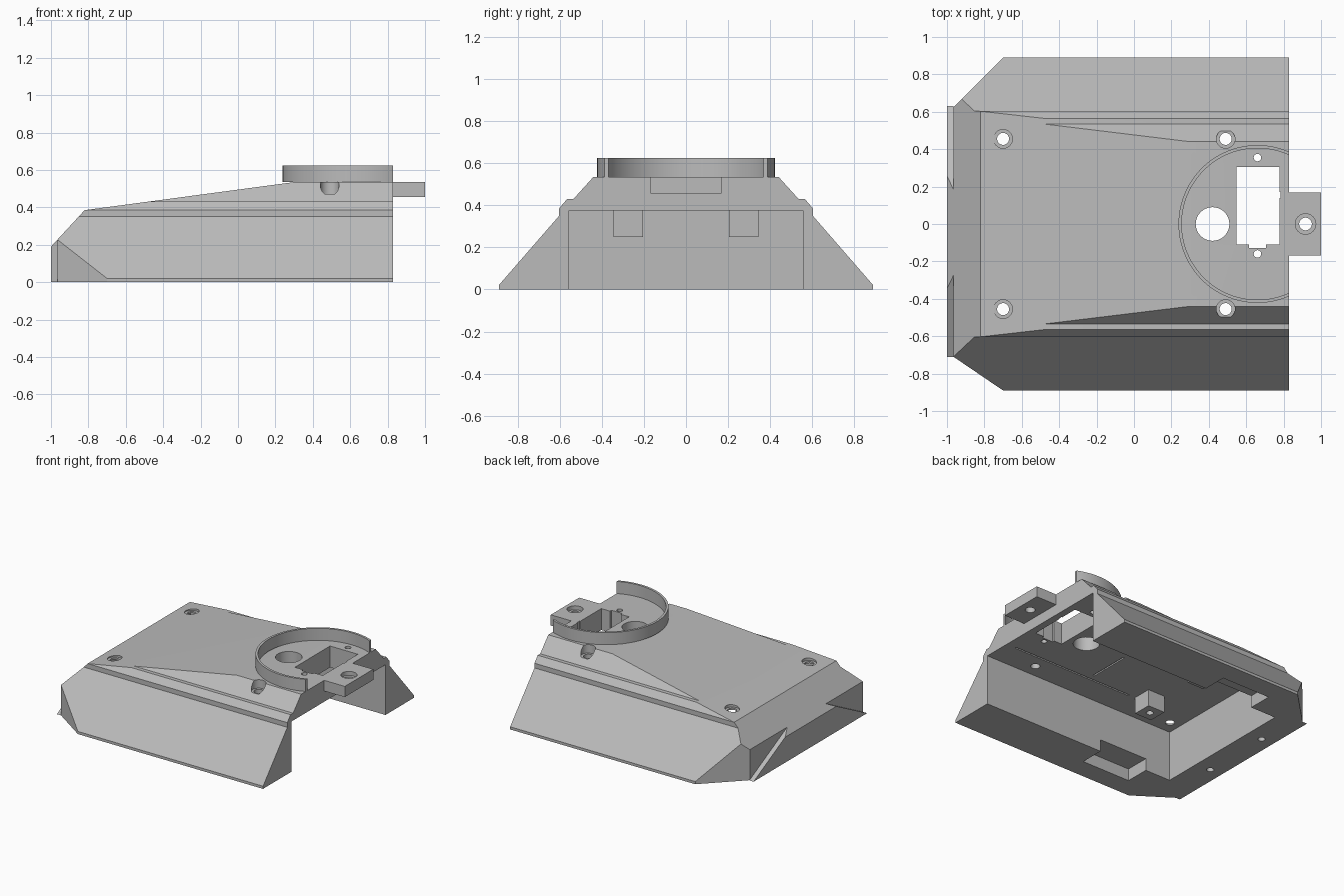
import bpy, bmesh, math
from mathutils import Vector

cube = bpy.data.objects.get("Cube")
if cube:
    bpy.data.objects.remove(cube, do_unlink=True)

grey = bpy.data.materials.new("plain grey")
grey.use_nodes = True
grey.diffuse_color = (0.5, 0.5, 0.5, 1)
grey.node_tree.nodes["Principled BSDF"].inputs["Base Color"].default_value = (0.5, 0.5, 0.5, 1)


def prism(name, outline, axis, low, high):
    """Extrude a flat outline along an axis; outline holds the other two coordinates in order."""
    place = {"x": lambda a, b, h: (h, a, b),
             "y": lambda a, b, h: (a, h, b),
             "z": lambda a, b, h: (a, b, h)}[axis]
    bm = bmesh.new()
    face = bm.faces.new([bm.verts.new(place(a, b, low)) for a, b in outline])
    grown = bmesh.ops.extrude_face_region(bm, geom=[face])
    moved = [v for v in grown["geom"] if isinstance(v, bmesh.types.BMVert)]
    bmesh.ops.translate(bm, verts=moved, vec=Vector(place(0, 0, high - low)))
    bmesh.ops.recalc_face_normals(bm, faces=bm.faces)
    mesh = bpy.data.meshes.new(name)
    bm.to_mesh(mesh)
    bm.free()
    mesh.materials.append(grey)
    obj = bpy.data.objects.new(name, mesh)
    bpy.context.collection.objects.link(obj)
    return obj


def box(name, x, y, z):
    return prism(name, [(x[0], y[0]), (x[1], y[0]), (x[1], y[1]), (x[0], y[1])], "z", *z)


def arc(cx, cy, r, start, end, steps):
    return [(cx + r * math.cos(start + (end - start) * i / steps),
             cy + r * math.sin(start + (end - start) * i / steps)) for i in range(steps + 1)]


def rod(x, y, r, low, high):
    return prism("hole cutter", arc(x, y, r, 0, math.tau, 32)[:-1], "z", low, high)


def combine(obj, tool, mode="DIFFERENCE"):
    mod = obj.modifiers.new("cut", "BOOLEAN")
    mod.operation, mod.solver, mod.object = mode, "EXACT", tool
    bpy.context.view_layer.objects.active = obj
    bpy.ops.object.modifier_apply(modifier=mod.name)
    bpy.data.objects.remove(tool, do_unlink=True)


def smooth(obj):
    bpy.ops.object.select_all(action="DESELECT")
    obj.select_set(True)
    bpy.context.view_layer.objects.active = obj
    bpy.ops.object.shade_smooth_by_angle(angle=math.radians(25))


def side_profile():
    return prism("side profile", [(-1, -0.1), (0.9, -0.1), (0.9, 0.535), (0.3, 0.535),
                                  (-0.82, 0.385), (-1, 0.19)], "y", -1, 1)


# Hull: cross-section trimmed by the side profile and the plan outline
half = [(0.89, 0), (0.89, 0.02), (0.603, 0.35), (0.603, 0.385),
        (0.565, 0.43), (0.535, 0.43), (0.44, 0.535), (0.44, 0.6)]
hull = prism("hull", half + [(-y, z) for y, z in reversed(half)], "x", -1.1, 0.83)
combine(hull, side_profile(), "INTERSECT")
combine(hull, prism("plan", [(-0.7, 0.89), (-0.6, 1), (1, 1), (1, -1), (-0.54, -1), (-0.7, -0.89),
                             (-0.965, -0.71), (-0.965, 0.625)], "z", -1, 1), "INTERSECT")

# Nose plate with slanted ends
nose = prism("nose_plate", [(0.63, 0), (0.17, 0.235), (-0.26, 0.235), (-0.71, 0)], "x", -1, -0.965)
combine(nose, side_profile(), "INTERSECT")

# Open bay underneath, with side pockets in the rim
combine(hull, box("bay", (-0.78, 1), (-0.555, 0.555), (-0.1, 0.375)))
for s in (-1, 1):
    combine(hull, box("pocket", (-0.57, -0.17), sorted((s * 0.5, s * 0.737)), (-0.1, 0.09)))
    combine(hull, rod(-0.9, s * 0.27, 0.025, -0.1, 0.1))

# Cable grooves in the bay ceiling
combine(hull, box("groove", (-0.25, 0.755), (-0.355, -0.343), (0.3, 0.385)))
combine(hull, box("groove", (0.1, 0.112), (-0.3, 0.02), (0.3, 0.385)))

# Deck openings: cable hole, motor opening with its notches, pilot holes
combine(hull, rod(0.42, 0, 0.09, 0.3, 0.7))
combine(hull, box("motor opening", (0.547, 0.777), (-0.11, 0.305), (0.3, 0.7)))
combine(hull, box("notch", (0.615, 0.705), (-0.127, -0.1), (0.3, 0.7)))
combine(hull, box("notch", (0.77, 0.783), (0.14, 0.17), (0.3, 0.7)))
for y in (-0.16, 0.355):
    combine(hull, rod(0.66, y, 0.02, 0.3, 0.7))

# Counterbored corner screw holes
for s in (-1, 1):
    for x, seat in ((-0.7, 0.387), (0.49, 0.472)):
        combine(hull, rod(x, s * 0.455, 0.05, seat, 0.7))
        combine(hull, rod(x, s * 0.455, 0.032, 0.3, 0.7))
smooth(hull)

# Rear mounting tab
tab = box("rear_tab", (0.83, 1), (-0.168, 0.168), (0.455, 0.535))
combine(tab, rod(0.917, 0, 0.055, 0.505, 0.7))
combine(tab, rod(0.917, 0, 0.034, 0.3, 0.7))
smooth(tab)

# Turret ring, cut flush with the rear of the hull
outer = math.acos(0.17 / 0.422)
inner = math.acos(0.17 / 0.405)
ring = prism("turret_ring",
             arc(0.66, 0, 0.422, outer, math.tau - outer, 64)
             + arc(0.66, 0, 0.405, math.tau - inner, inner, 64), "z", 0.535, 0.625)
smooth(ring)

# Screw bosses hanging from the bay ceiling
for s, side in ((-1, "front"), (1, "back")):
    boss = box(side + "_boss", (-0.44, -0.3), sorted((s * 0.205, s * 0.345)), (0.25, 0.375))
    combine(boss, rod(-0.37, s * 0.275, 0.025, 0.1, 0.35))
    smooth(boss)
